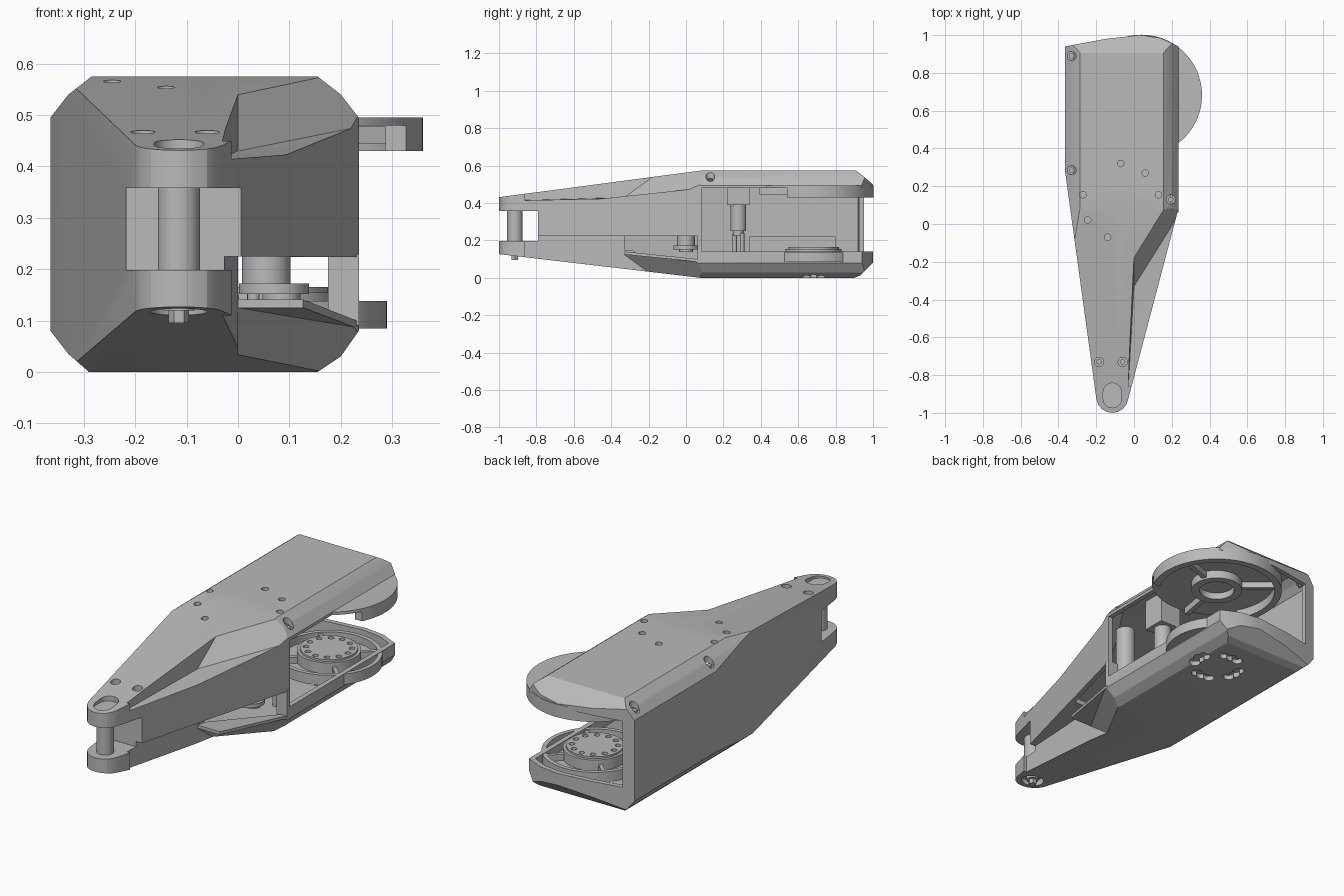
import bpy, bmesh, math
from mathutils import Vector

cube = bpy.data.objects.get("Cube")
if cube:
    bpy.data.objects.remove(cube, do_unlink=True)

grey = bpy.data.materials.new("matte_grey")
grey.use_nodes = True
GREY = (0.49, 0.49, 0.49, 1)
grey.diffuse_color = GREY
grey.node_tree.nodes["Principled BSDF"].inputs["Base Color"].default_value = GREY


def make(name, bm):
    bmesh.ops.recalc_face_normals(bm, faces=bm.faces[:])
    mesh = bpy.data.meshes.new(name)
    bm.to_mesh(mesh)
    bm.free()
    mesh.materials.append(grey)
    obj = bpy.data.objects.new(name, mesh)
    bpy.context.collection.objects.link(obj)
    return obj


def hull(name, points):
    bm = bmesh.new()
    for p in points:
        bm.verts.new(p)
    res = bmesh.ops.convex_hull(bm, input=bm.verts[:])
    loose = {g for g in res["geom_interior"] + res["geom_unused"]
             if isinstance(g, bmesh.types.BMVert)}
    bmesh.ops.delete(bm, geom=list(loose), context='VERTS')
    bmesh.ops.dissolve_limit(bm, angle_limit=0.002, verts=bm.verts[:], edges=bm.edges[:])
    return make(name, bm)


def box(name, x, y, z):
    return hull(name, [(a, b, c) for a in x for b in y for c in z])


def cyl(name, x, y, z0, z1, r, n=48):
    ring = [(x + r * math.cos(math.tau * i / n), y + r * math.sin(math.tau * i / n)) for i in range(n)]
    return hull(name, [(a, b, z) for a, b in ring for z in (z0, z1)])


def boolean(obj, tool, op='DIFFERENCE'):
    mod = obj.modifiers.new("cut", 'BOOLEAN')
    mod.operation, mod.object, mod.solver = op, tool, 'EXACT'
    bpy.context.view_layer.objects.active = obj
    bpy.ops.object.modifier_apply(modifier=mod.name)
    bpy.data.objects.remove(tool, do_unlink=True)


def inset(pts, d):
    # shift each edge of a counter-clockwise convex outline inwards
    out = []
    for i, p in enumerate(pts):
        a, b, c = Vector(pts[i - 1]), Vector(p), Vector(pts[(i + 1) % len(pts)])
        e, f = (b - a).normalized(), (c - b).normalized()
        n, m = Vector((-e.y, e.x)), Vector((-f.y, f.x))
        out.append(b + (n + m) * d / (1 + n.dot(m)))
    return out


# Outlines of the arm seen along each axis
TIP = (-0.115, -0.915)
tip_arc = [(TIP[0] + 0.085 * math.cos(math.radians(a)), TIP[1] + 0.085 * math.sin(math.radians(a)))
           for a in range(190, 351, 20)]
PLAN = [(0.235, 0.08), (0.235, 0.94), (0.14, 0.985), (0.03, 1.0), (-0.15, 0.98),
        (-0.365, 0.94), (-0.365, 0.28)] + tip_arc
SIDE = [(-1.01, 0.128), (0.08, 0), (0.9, 0), (0.935, 0.015), (1.01, 0.09), (1.01, 0.49),
        (0.935, 0.555), (0.905, 0.575), (0.09, 0.575), (-0.78, 0.44), (-1.01, 0.43)]
FRONT = [(-0.29, 0), (0.155, 0), (0.2, 0.03), (0.235, 0.08), (0.235, 0.495), (0.2, 0.54),
         (0.155, 0.575), (-0.285, 0.575), (-0.33, 0.54), (-0.365, 0.495), (-0.365, 0.08), (-0.33, 0.035)]
# Cut volumes on the tapered side: shoulder above, undercut and flare below
SHOULDER = [(-0.03, -0.86, 0.415), (0.4, -0.86, 0.4), (0, -0.33, 0.43), (0.3, 0.15, 0.49),
            (-0.03, -0.86, 0.8), (0, 0.07, 0.72), (0.25, 0.27, 0.72), (0.4, -0.86, 0.8), (0.4, 0.2, 0.8)]
UNDERCUT = [(x, y, z) for x, y in ((-0.03, -0.86), (0, -0.33), (0.4, -0.33), (0.4, -0.86)) for z in (-0.3, 0.225)]
FLARE = [(0, -0.33, 0.125), (0.3, 0.17, 0.075), (0.4, -0.33, 0.125), (0, 0.07, -0.17),
         (0.25, 0.27, -0.17), (0, -0.33, -0.3), (0.4, -0.33, -0.3), (0.4, 0.2, -0.3)]


def arm_solid(name, d):
    ends = (-2, 2)
    body = hull(name, [(x, y, h) for x, y in inset(PLAN, d) for h in ends])
    boolean(body, hull("side_tool", [(h, y, z) for y, z in inset(SIDE, d) for h in ends]), 'INTERSECT')
    boolean(body, hull("front_tool", [(x, h, z) for x, z in inset(FRONT, d) for h in ends]), 'INTERSECT')
    for volume, dz in ((SHOULDER, -d), (UNDERCUT, d), (FLARE, d)):
        boolean(body, hull("shoulder_tool", [(x - d, y, z + dz) for x, y, z in volume]))
    return body


# Hollow housing with the open joint bay and side window
housing = arm_solid("housing", 0)
cavity = arm_solid("cavity", 0.025)
boolean(cavity, box("limit", (-1, 1), (-0.6, 2), (-1, 1)), 'INTERSECT')
boolean(housing, cavity)
boolean(housing, box("bay", (-0.305, 1), (0.085, 2), (0.14, 0.48)))
boolean(housing, hull("window", [(x, y, z) for x in (0.002, 0.5) for y, z in
                                 ((-0.34, 0.142), (-0.34, 0.224), (0.065, 0.224), (0.065, 0.1))]))

# Fork gap at the tip, shallow slot above and recess below
boolean(housing, box("fork_gap", (-1, 1), (-2, -0.79), (0.198, 0.358)))
slot = [(TIP[0] + 0.048 * math.cos(math.tau * i / 32), y + 0.048 * math.sin(math.tau * i / 32))
        for i in range(32) for y in (-0.925, -0.89)]
boolean(housing, hull("slot", [(x, y, z) for x, y in slot for z in (0.426, 0.6)]))
boolean(housing, cyl("recess", *TIP, -0.1, 0.15, 0.055))


def top_height(x, y):
    z = 0.575 if y > 0.09 else 0.44 + (y + 0.78) * 0.155
    return min(z, 0.53 if x < -0.3 or x > 0.18 else 1)


# Screw holes in the top, with screw heads in the larger ones
BIG = [(-0.33, 0.89), (-0.33, 0.285), (0.195, 0.13), (-0.185, -0.73), (-0.06, -0.73)]
SMALL = [(-0.07, 0.32), (0.06, 0.27), (0.13, 0.155), (-0.27, 0.155), (-0.245, 0.02), (-0.14, -0.07)]
for x, y in BIG + SMALL:
    r = 0.024 if (x, y) in BIG else 0.017
    z = top_height(x, y)
    boolean(housing, cyl("hole", x, y, z - 0.018, 1, r, 24))
    if (x, y) in BIG:
        cyl("screw_head", x, y, z - 0.03, z - 0.008, 0.014, 16)

# Scalloped slots under the joint
JX, JY = 0.04, 0.682
for k in range(4):
    for off in (-20, 0, 20):
        a = math.radians(90 * k + off)
        boolean(housing, cyl("scallop", JX + 0.115 * math.cos(a), JY + 0.115 * math.sin(a), -0.2, 0.06, 0.026, 16))

# Upper joint disc: thin plate, partial skirt, ribs and boss
disc = cyl("upper_disc", JX, JY, 0.43, 0.495, 0.32, 96)
boolean(disc, cyl("pocket", JX, JY, 0.3, 0.478, 0.285, 64))
boolean(disc, box("skirt_cut", (-1, 1), (0, 0.54), (0.3, 0.48)))
boss = cyl("upper_boss", JX, JY, 0.435, 0.485, 0.125)
boolean(boss, cyl("bore", JX, JY, 0.3, 0.47, 0.085))
for k in range(3):
    rib = box("disc_rib", (0.12, 0.295), (-0.012, 0.012), (0.445, 0.485))
    rib.location = (JX, JY, 0)
    rib.rotation_euler.z = math.radians(20 + 120 * k)

# Lower joint tray and drilled hub
tray = cyl("lower_tray", JX, JY, 0.085, 0.138, 0.25, 72)
boolean(tray, cyl("pocket", JX, JY, 0.1, 0.3, 0.228, 64))
hub = cyl("hub", JX, JY, 0.09, 0.155, 0.15, 64)
boolean(hub, cyl("hub_face", JX, JY, 0.14, 0.165, 0.135, 64), 'UNION')
for k in range(12):
    a = math.tau * k / 12
    boolean(hub, cyl("hub_hole", JX + 0.108 * math.cos(a), JY + 0.108 * math.sin(a), 0.14, 0.3, 0.014, 16))
for k in range(4):
    rib = box("tray_rib", (0.14, 0.235), (-0.01, 0.01), (0.095, 0.132))
    rib.location = (JX, JY, 0)
    rib.rotation_euler.z = math.radians(45 + 90 * k)

# Tip pin with its hexagonal end
cyl("tip_pin", *TIP, 0.16, 0.42, 0.041)
cyl("tip_pin_neck", *TIP, 0.12, 0.2, 0.03)
cyl("tip_pin_end", *TIP, 0.095, 0.17, 0.02, 6)

# Inner parts: post, wall ledge, drive and pulley
box("window_post", (0.175, 0.235), (0.062, 0.085), (0.09, 0.23))
box("wall_ledge", (-0.345, -0.29), (0.34, 0.8), (0.1, 0.22))
box("drive_block", (-0.01, 0.11), (0.22, 0.34), (0.39, 0.56))
cyl("drive_body", 0.05, 0.28, 0.25, 0.4, 0.042)
cyl("drive_collar", 0.05, 0.28, 0.225, 0.255, 0.03)
for dx in (-0.02, 0.02):
    cyl("drive_pin", 0.05 + dx, 0.28 + dx, 0.02, 0.24, 0.012, 16)
cyl("pulley", 0.055, 0.0, 0.165, 0.5, 0.047)
cyl("pulley_flange", 0.07, 0.0, 0.152, 0.172, 0.068)
cyl("pulley_foot", 0.085, 0.0, 0.137, 0.155, 0.037)

# Smooth round surfaces, keep edges sharp
for obj in bpy.context.scene.objects:
    obj.select_set(obj.type == 'MESH')
bpy.context.view_layer.objects.active = housing
bpy.ops.object.shade_smooth_by_angle(angle=math.radians(20))
